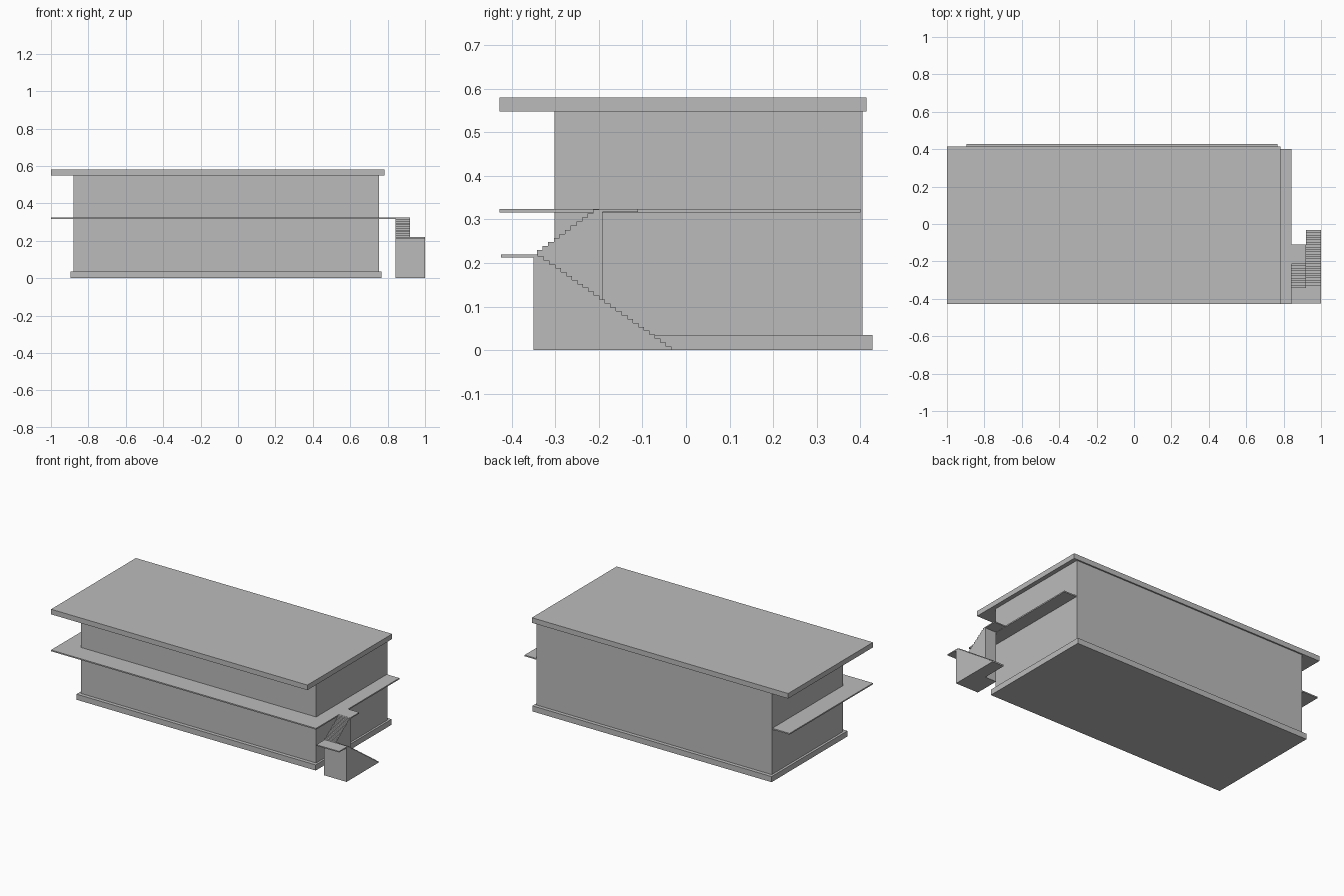
import bpy
import bmesh

cube = bpy.data.objects.get("Cube")
if cube:
    bpy.data.objects.remove(cube, do_unlink=True)

# One plain grey for the whole building
GREY = (0.5, 0.5, 0.5, 1.0)
grey = bpy.data.materials.new("plain_grey")
grey.use_nodes = True
grey.diffuse_color = GREY
grey.node_tree.nodes["Principled BSDF"].inputs["Base Color"].default_value = GREY


def extrude_profile(name, profile, x0, x1):
    """Solid made by sweeping a (y, z) outline along x."""
    bm = bmesh.new()
    face = bm.faces.new([bm.verts.new((x0, y, z)) for y, z in profile])
    swept = bmesh.ops.extrude_face_region(bm, geom=[face])["geom"]
    verts = [g for g in swept if isinstance(g, bmesh.types.BMVert)]
    bmesh.ops.translate(bm, verts=verts, vec=(x1 - x0, 0, 0))
    bmesh.ops.recalc_face_normals(bm, faces=bm.faces)
    mesh = bpy.data.meshes.new(name)
    bm.to_mesh(mesh)
    bm.free()
    mesh.materials.append(grey)
    obj = bpy.data.objects.new(name, mesh)
    bpy.context.collection.objects.link(obj)
    return obj


def box(name, x, y, z):
    return extrude_profile(name, [(y[0], z[0]), (y[1], z[0]), (y[1], z[1]), (y[0], z[1])], *x)


def stair(name, x, start, end, steps, back):
    """Solid flight climbing from start to end (y, z), filled to the ground."""
    run = (end[0] - start[0]) / steps
    rise = (end[1] - start[1]) / steps
    profile = [start]
    for i in range(steps):
        y, z = start[0] + i * run, start[1] + (i + 1) * rise
        profile += [(y, z), (y + run, z)]
    profile.append((back, end[1]))
    profile.append((back, 0))
    if start[1] > 0:
        profile.append((start[0], 0))
    return extrude_profile(name, profile, *x)


# Main building
box("foundation", (-0.895, 0.768), (-0.325, 0.428), (0, 0.035))
box("walls", (-0.88, 0.755), (-0.302, 0.405), (0.035, 0.548))
box("roof_slab", (-1, 0.782), (-0.428, 0.414), (0.548, 0.58))

# Walkway wrapping the front and both ends
box("walkway", (-1, 0.842), (-0.428, 0.4), (0.316, 0.324))
box("upper_landing", (0.842, 0.92), (-0.2, -0.11), (0.317, 0.324))

# Switchback stair
LANDING_TOP = 0.22
box("lower_landing", (0.842, 1), (-0.424, -0.34), (0.213, LANDING_TOP))
box("landing_support", (0.842, 1), (-0.35, -0.34), (0, 0.213))
stair("lower_flight", (0.92, 1), (-0.033, 0), (-0.338, 0.215), 24, -0.342)
stair("upper_flight", (0.842, 0.92), (-0.342, LANDING_TOP), (-0.2, 0.323), 11, -0.192)
